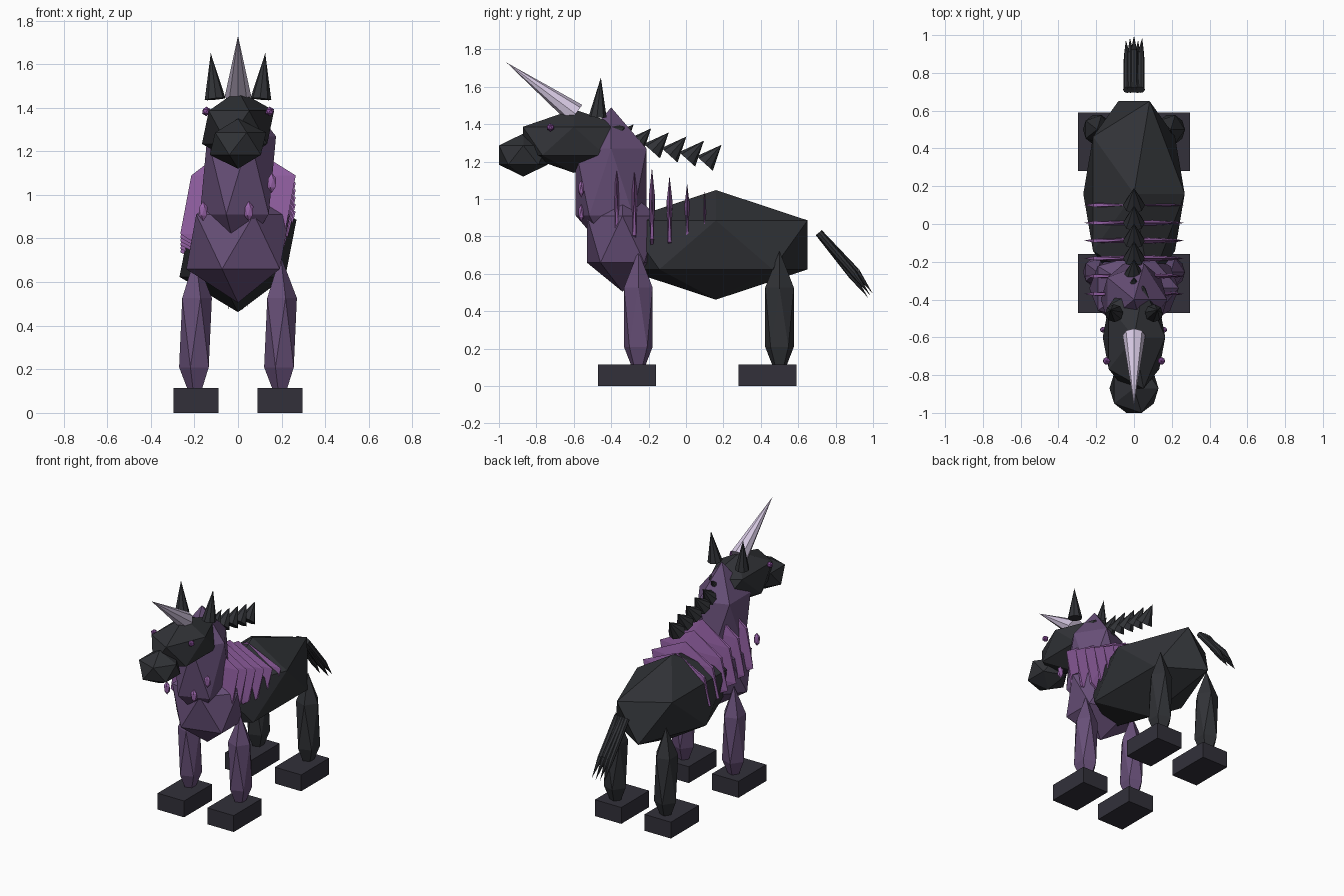
import bpy
from mathutils import Vector

cube = bpy.data.objects.get("Cube")
if cube:
    bpy.data.objects.remove(cube, do_unlink=True)


def material(name, r, g, b):
    m = bpy.data.materials.new(name)
    m.use_nodes = True
    m.diffuse_color = (r, g, b, 1)
    m.node_tree.nodes["Principled BSDF"].inputs["Base Color"].default_value = (r, g, b, 1)
    return m


BLACK = material("charcoal", 0.030, 0.032, 0.037)
HOOF = material("dark slate", 0.032, 0.030, 0.042)
PURPLE = material("dusky purple", 0.135, 0.078, 0.185)
BRIGHT = material("bright purple", 0.31, 0.125, 0.39)
EYE = material("eye violet", 0.23, 0.07, 0.30)
IVORY = material("pale lilac", 0.66, 0.57, 0.75)


def finish(name, mat):
    obj = bpy.context.object
    obj.name = name
    obj.data.materials.append(mat)
    return obj


def gem(name, mat, centre, size):
    """Faceted twenty-sided lump stretched to size."""
    bpy.ops.mesh.primitive_ico_sphere_add(subdivisions=1, radius=1, location=centre)
    obj = finish(name, mat)
    obj.scale = size
    return obj


def spike(name, mat, base, tip, r1, r2=0, sides=8):
    """Straight cone from base to tip."""
    base, tip = Vector(base), Vector(tip)
    axis = tip - base
    bpy.ops.mesh.primitive_cone_add(vertices=sides, radius1=r1, radius2=r2,
                                    depth=axis.length, location=(base + tip) / 2)
    obj = finish(name, mat)
    obj.rotation_mode = 'QUATERNION'
    obj.rotation_quaternion = axis.to_track_quat('Z', 'Y')
    return obj


# Body masses
gem("body", BLACK, (0, 0.16, 0.755), (0.30, 0.576, 0.293))
gem("chest", PURPLE, (0, -0.34, 0.785), (0.265, 0.223, 0.28))
gem("neck", PURPLE, (0, -0.40, 1.09), (0.195, 0.223, 0.40))
gem("head", BLACK, (0, -0.60, 1.31), (0.185, 0.32, 0.17))
gem("muzzle", BLACK, (0, -0.87, 1.235), (0.145, 0.153, 0.115))

# Legs, hooves, ears and eyes on both sides
for side, s in (("left", 1), ("right", -1)):
    for end, y, hoof_y, mat in (("front", -0.255, -0.315, PURPLE),
                                ("back", 0.50, 0.435, BLACK)):
        gem(f"{end}_{side}_leg", mat, (s * 0.195, y, 0.368), (0.084, 0.09, 0.355))
        bpy.ops.mesh.primitive_cube_add(size=1, location=(s * 0.193, hoof_y, 0.0575))
        finish(f"{end}_{side}_hoof", HOOF).scale = (0.205, 0.31, 0.115)
    spike(f"{side}_ear", BLACK, (s * 0.105, -0.472, 1.44), (s * 0.125, -0.455, 1.65), 0.048)
    gem(f"{side}_eye", EYE, (s * 0.145, -0.725, 1.383), (0.022, 0.022, 0.022))

# Horn
spike("horn", IVORY, (0, -0.59, 1.455), (0, -0.96, 1.73), 0.06)

# Mane of backward leaning spikes
for i in range(7):
    y, z = 0.10 - 0.094 * i, 1.19 + 0.022 * i
    spike(f"mane_spike_{i + 1}", BLACK, (0, y, z), (0, y + 0.09, z + 0.10), 0.058)

# Thin rib plates shrinking toward the back
for i in range(6):
    t = i / 5
    gem(f"rib_plate_{i + 1}", BRIGHT, (0, -0.37 + 0.47 * t, 0.955 - 0.125 * t),
        (0.296, 0.018, 0.30 - 0.09 * t))

# Chest crystals
for i, (x, z) in enumerate(((-0.16, 0.925), (0.05, 0.925), (0.155, 1.055))):
    gem(f"chest_crystal_{i + 1}", BRIGHT, (x, -0.56, z), (0.023, 0.018, 0.046))

# Tail strands
for i in range(5):
    x = (i - 2) * 0.018
    lift = 0.012 * (i % 3 - 1)
    root, mid = (x, 0.71, 0.82), (x, 0.90 + lift, 0.60 + lift)
    tip = (x * 1.2, 0.985 + lift, 0.485 + lift)
    spike(f"tail_strand_{i + 1}", BLACK, root, mid, 0.021, 0.018)
    spike(f"tail_tip_{i + 1}", BLACK, mid, tip, 0.018)
